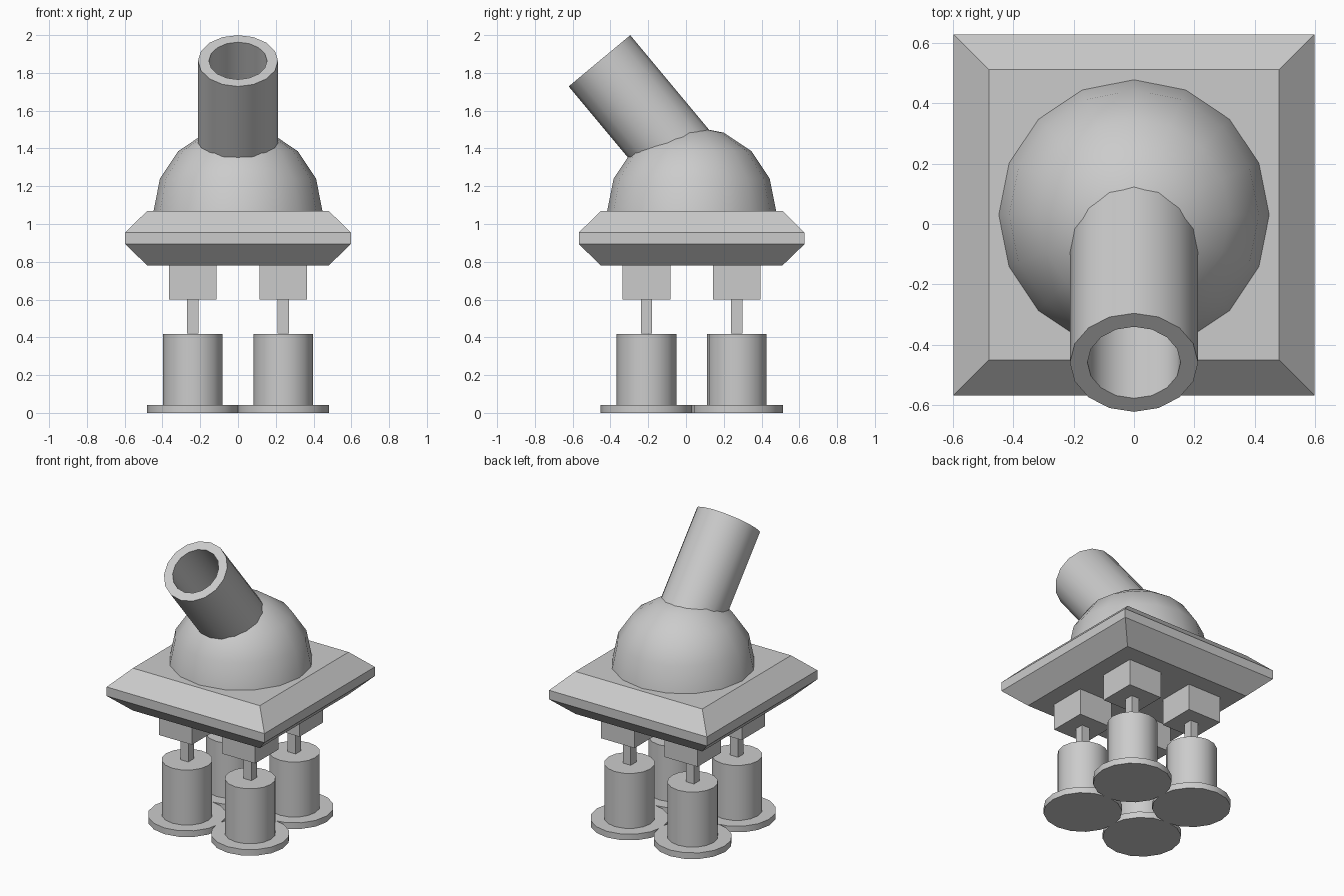
import bpy, bmesh, math
from mathutils import Matrix, Vector

if "Cube" in bpy.data.objects:
    bpy.data.objects.remove(bpy.data.objects["Cube"])

CY = 0.03   # the body sits slightly behind the tilted tube's balance point
SIDES = 16


def finish(name, bm, smooth=False):
    bmesh.ops.recalc_face_normals(bm, faces=bm.faces)
    me = bpy.data.meshes.new(name)
    bm.to_mesh(me)
    bm.free()
    ob = bpy.data.objects.new(name, me)
    bpy.context.collection.objects.link(ob)
    if smooth:
        bpy.ops.object.select_all(action='DESELECT')
        bpy.context.view_layer.objects.active = ob
        ob.select_set(True)
        bpy.ops.object.shade_smooth_by_angle(angle=math.radians(35))
    return ob


def loft(name, profile, sides, matrix, smooth=False, start=0.0, closed=False):
    """Stack rings of (radius, height); cap the ends or close the profile."""
    bm = bmesh.new()
    rings = []
    for r, z in profile:
        angles = [start + 2 * math.pi * i / sides for i in range(sides)]
        rings.append([bm.verts.new(matrix @ Vector((r * math.cos(a), r * math.sin(a), z)))
                      for a in angles])
    pairs = list(zip(rings, rings[1:]))
    if closed:
        pairs.append((rings[-1], rings[0]))
    else:
        bm.faces.new(rings[0])
        bm.faces.new(rings[-1])
    for a, b in pairs:
        for i in range(sides):
            j = (i + 1) % sides
            bm.faces.new((a[i], a[j], b[j], b[i]))
    return finish(name, bm, smooth)


def square(name, profile, x, y):
    """Square loft given as (half width, height)."""
    return loft(name, [(h * math.sqrt(2), z) for h, z in profile], 4,
                Matrix.Translation((x, y, 0)), start=math.pi / 4)


# bevelled square platform
square("platform", [(0.48, 0.78), (0.597, 0.893), (0.597, 0.955), (0.48, 1.07)], 0, CY)

# upper half of a sphere
bm = bmesh.new()
bmesh.ops.create_uvsphere(bm, u_segments=SIDES, v_segments=8, radius=0.447)
bmesh.ops.bisect_plane(bm, geom=bm.verts[:] + bm.edges[:] + bm.faces[:],
                       plane_co=(0, 0, 0), plane_no=(0, 0, 1), clear_inner=True)
bmesh.ops.translate(bm, verts=bm.verts, vec=(0, CY, 1.07))
finish("dome", bm, smooth=True)

# hollow tube leaning forward out of the dome
tilt = Matrix.Translation((0, -0.458, 1.864)) @ Matrix.Rotation(math.radians(39.8), 4, 'X')
loft("tube", [(0.212, -0.74), (0.212, 0), (0.154, 0), (0.154, -0.74)],
     SIDES, tilt, smooth=True, closed=True)

# four legs: hip block, thin rod, cylinder and round foot
for sx, side in ((-1, "left"), (1, "right")):
    for sy, end in ((-1, "front"), (1, "back")):
        x, y = sx * 0.239, CY + sy * 0.239
        tag = f"{end}_{side}"
        at = Matrix.Translation((x, y, 0))
        square("hip_block_" + tag, [(0.126, 0.6), (0.126, 0.78)], x, y)
        square("leg_rod_" + tag, [(0.03, 0.42), (0.03, 0.6)], x, y)
        loft("leg_cylinder_" + tag, [(0.158, 0.042), (0.158, 0.418)], SIDES, at, smooth=True)
        loft("foot_" + tag, [(0.244, 0), (0.244, 0.042)], SIDES, at, smooth=True)
